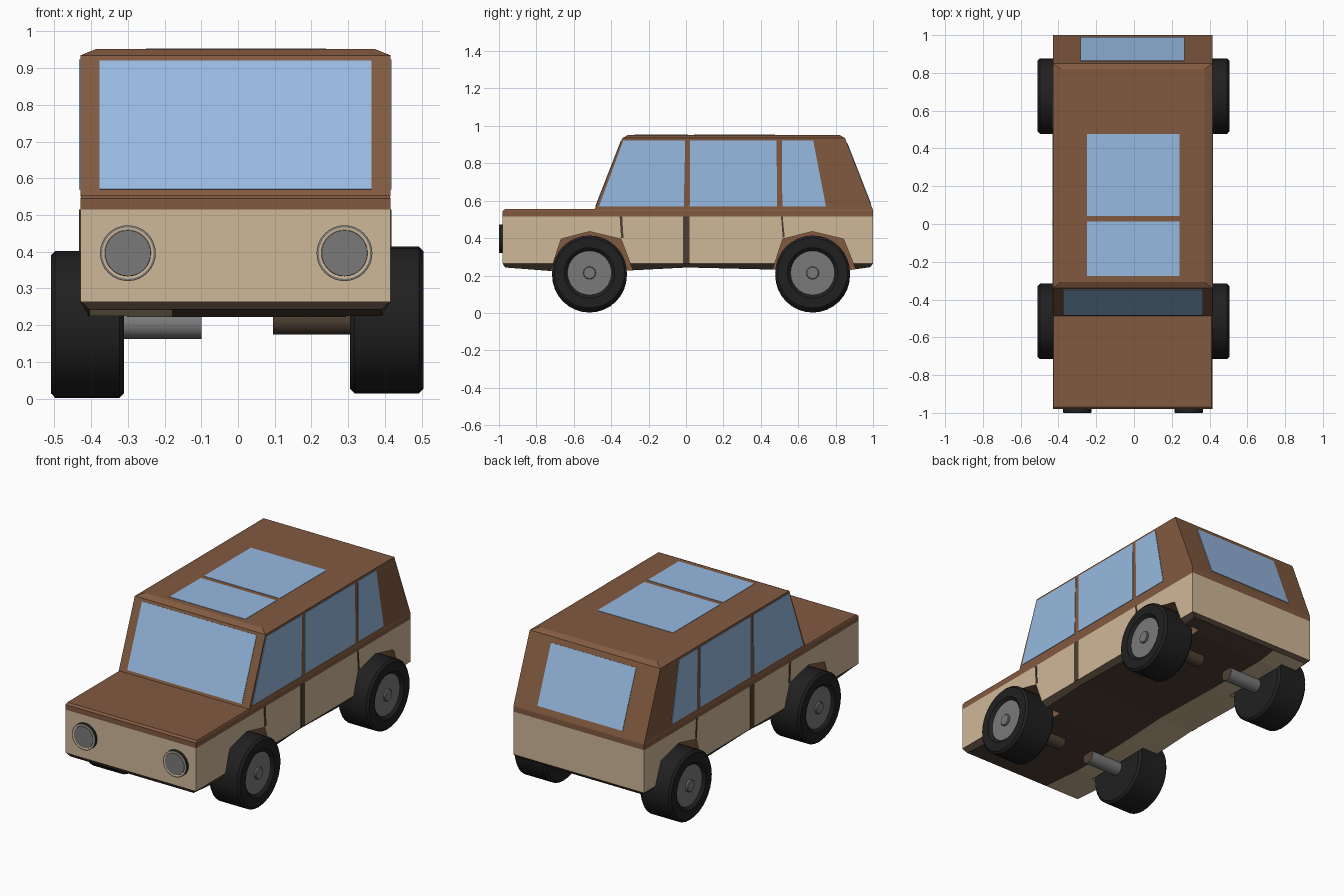
import bpy, bmesh, math
from mathutils import Vector
from mathutils.geometry import normal as poly_normal

if "Cube" in bpy.data.objects:
    bpy.data.objects.remove(bpy.data.objects["Cube"])

# ---- colours (given as screen values, stored linear) ----
COLOURS = [("brown", 130, 90, 64), ("beige", 207, 184, 152), ("glass_blue", 151, 186, 225),
           ("tyre_black", 32, 32, 32), ("metal_grey", 122, 122, 122), ("dark_brown", 78, 64, 51)]
BROWN, BEIGE, GLASS, BLACK, GREY, DARK = range(6)
MATS = []
for cname, *rgb in COLOURS:
    m = bpy.data.materials.new(cname)
    m.diffuse_color = [((c / 255 + 0.055) / 1.055) ** 2.4 for c in rgb] + [1]
    m.use_nodes = True
    m.node_tree.nodes["Principled BSDF"].inputs["Base Color"].default_value = m.diffuse_color
    MATS.append(m)

CX, W = -0.007, 0.4225          # body centre line and half width


def to_object(name, bm):
    bmesh.ops.recalc_face_normals(bm, faces=bm.faces)
    me = bpy.data.meshes.new(name)
    bm.to_mesh(me)
    bm.free()
    for m in MATS:
        me.materials.append(m)
    ob = bpy.data.objects.new(name, me)
    bpy.context.collection.objects.link(ob)
    return ob


def loft(rings, mats, caps=(None, None), strip=False):
    """Bridge equal rings; mats = one colour per band, caps = start and end colour."""
    bm = bmesh.new()
    vs = [[bm.verts.new(p) for p in r] for r in rings]
    n = len(rings[0])
    for a, b, mi in zip(vs, vs[1:], mats):
        for i in range(n):
            j = (i + 1) % n
            bm.faces.new((a[i], a[j], b[j], b[i])).material_index = mi
    for r, mi in ((vs[0], caps[0]), (vs[-1], caps[1])):
        if mi is None:
            continue
        if strip:               # cap as a row of quads from side to side
            for i in range(n // 2 - 1):
                f = bm.faces.new((r[i], r[i + 1], r[n - 2 - i], r[n - 1 - i]))
                f.material_index = mi
        else:
            bm.faces.new(r).material_index = mi
    return bm


def circle(axis, centre, pos, r, n=32):
    """Ring around the x or y axis at position pos along it."""
    out = []
    for k in range(n):
        a = 2 * math.pi * k / n
        u, v = r * math.cos(a), r * math.sin(a)
        out.append((pos, centre[0] + u, centre[1] + v) if axis == "x"
                   else (centre[0] + u, pos, centre[1] + v))
    return out


def lathe(name, axis, centre, profile, mats, caps):
    ob = to_object(name, loft([circle(axis, centre, p, r) for p, r in profile], mats, caps))
    bpy.context.view_layer.objects.active = ob
    ob.select_set(True)
    bpy.ops.object.shade_smooth_by_angle(angle=math.radians(35))
    ob.select_set(False)
    return ob


def plate(name, pts, mat, t=0.003):
    """Thin plate lying on a body surface, raised outwards."""
    pts = [Vector(p) for p in pts]
    n = poly_normal(pts)
    mid = sum(pts, Vector()) / len(pts)
    if n.dot(mid - Vector((CX, 0.2, 0.5))) < 0:
        n = -n
    return to_object(name, loft([[p - n * 0.001 for p in pts], [p + n * t for p in pts]],
                                [mat], (mat, mat)))


# ---- lower body: stacked rings with a wavy underside ----
T = [0, 0.14, 0.33, 0.5, 0.73, 0.94, 1]
WAVY = [0.243, 0.222, 0.226, 0.243, 0.232, 0.228, 0.245]


def body_ring(y0, y1, w, zs):
    right = [(CX + w, y0 + t * (y1 - y0), z) for t, z in zip(T, zs)]
    return right + [(2 * CX - x, y, z) for x, y, z in reversed(right)]


rings = [body_ring(-0.968, 0.985, 0.398, WAVY)]
for y0, y1, w, z in ((-0.98, 1, W, 0.265), (-0.98, 1, W, 0.515),
                     (-0.98, 1, W, 0.545), (-0.968, 0.998, W - 0.004, 0.555)):
    rings.append(body_ring(y0, y1, w, [z] * 7))
bm = loft(rings, [DARK, BEIGE, BROWN, BROWN], (DARK, BROWN), strip=True)
bmesh.ops.recalc_face_normals(bm, faces=bm.faces)
bmesh.ops.bisect_plane(bm, geom=bm.verts[:] + bm.edges[:] + bm.faces[:],
                       plane_co=(-0.18, 0, 0), plane_no=(1, 0, 0))
for f in bm.faces:              # left part of the underside is beige
    if f.normal.z < -0.8 and f.calc_center_median().x < -0.18:
        f.material_index = BEIGE
body = to_object("lower_body", bm)

# ---- wheel arches cut into the body ----
ARCHES = {"front": [(-0.735, 0.19), (-0.668, 0.395), (-0.516, 0.435), (-0.347, 0.395), (-0.27, 0.19)],
          "rear": [(0.45, 0.19), (0.517, 0.395), (0.675, 0.435), (0.843, 0.395), (0.925, 0.19)]}
for pos, prof in ARCHES.items():
    for side in (1, -1):
        cutter = to_object("arch_cutter", loft(
            [[(side * x - 0.004, y, z) for y, z in prof] for x in (0.298, 0.6)],
            [BROWN], (BROWN, BROWN)))
        mod = body.modifiers.new("arch", "BOOLEAN")
        mod.operation, mod.solver, mod.object = "DIFFERENCE", "EXACT", cutter
        bpy.context.view_layer.objects.active = body
        bpy.ops.object.modifier_apply(modifier=mod.name)
        bpy.data.objects.remove(cutter)

# ---- cabin with bevelled roof ----
cab = []
for y0, y1, w, z in ((-0.49, 1, W, 0.55), (-0.34, 0.85, W, 0.935), (-0.308, 0.82, 0.38, 0.952)):
    cab.append([(CX + w, y0, z), (CX + w, y1, z), (CX - w, y1, z), (CX - w, y0, z)])
to_object("cabin", loft(cab, [BROWN, BROWN], (None, BROWN)))

# ---- windscreen, rear window and roof windows ----
def slope(y_low, y_high, z):
    return y_low + (z - 0.55) / 0.385 * (y_high - y_low)


for name, x0, x1, z0, z1, lo, hi in (("windscreen", -0.377, 0.364, 0.57, 0.92, -0.49, -0.34),
                                     ("rear_window", -0.282, 0.268, 0.583, 0.905, 1, 0.85)):
    a, b = slope(lo, hi, z0), slope(lo, hi, z1)
    plate(name, [(x0, a, z0), (x1, a, z0), (x1, b, z1), (x0, b, z1)], GLASS)
for i, (y0, y1) in enumerate(((-0.275, 0.012), (0.042, 0.476))):
    plate(f"roof_window_{i}", [(-0.25, y0, 0.952), (0.24, y0, 0.952),
                               (0.24, y1, 0.952), (-0.25, y1, 0.952)], GLASS, 0.002)

# ---- side windows and door seams, both sides ----
SIDE = [("front_side_window", GLASS, [(-0.465, 0.57), (-0.012, 0.57), (-0.004, 0.923), (-0.335, 0.923)]),
        ("middle_side_window", GLASS, [(0.02, 0.57), (0.487, 0.57), (0.484, 0.923), (0.022, 0.923)]),
        ("rear_side_window", GLASS, [(0.515, 0.57), (0.748, 0.57), (0.68, 0.923), (0.513, 0.923)]),
        ("door_seam", DARK, [(-0.015, 0.265), (0.02, 0.265), (0.02, 0.515), (-0.015, 0.515)]),
        ("front_seam", DARK, [(-0.355, 0.515), (-0.341, 0.515), (-0.334, 0.4), (-0.347, 0.4)]),
        ("rear_seam", DARK, [(0.508, 0.515), (0.517, 0.515), (0.528, 0.402), (0.517, 0.402)])]
for side, tag in ((1, "right"), (-1, "left")):
    for name, mat, prof in SIDE:
        plate(f"{tag}_{name}", [(CX + side * W, y, z) for y, z in prof], mat)

# ---- headlights ----
for x, tag in ((0.29, "right"), (-0.3, "left")):
    lathe(f"{tag}_headlight", "y", (x, 0.396),
          [(-0.97, 0.076), (-0.998, 0.076), (-1, 0.07), (-0.998, 0.063), (-1, 0.062)],
          [BLACK, GREY, BEIGE, GREY], (BLACK, GREY))

# ---- wheels, hubs and axle stubs ----
for side, tag, off, zc in ((1, "right", 0, 0.214), (-1, "left", -0.005, 0.202)):
    for y, pos in ((-0.516, "front"), (0.677, "rear")):
        def px(profile):
            return [(side * x + off, r) for x, r in profile]
        lathe(f"{tag}_{pos}_wheel", "x", (y, zc),
              px([(0.305, 0.187), (0.318, 0.2), (0.493, 0.2), (0.505, 0.187),
                  (0.505, 0.135), (0.498, 0.126), (0.49, 0.118)]),
              [BLACK] * 6, (BLACK, GREY))
        lathe(f"{tag}_{pos}_hub", "x", (y, zc),
              px([(0.488, 0.034), (0.498, 0.034), (0.502, 0.03)]), [GREY, GREY], (GREY, GREY))
        col = DARK if side > 0 else GREY
        lathe(f"{tag}_{pos}_axle", "x", (y, zc),
              px([(0.095, 0.04), (0.31, 0.04)]), [col], (DARK, col))
